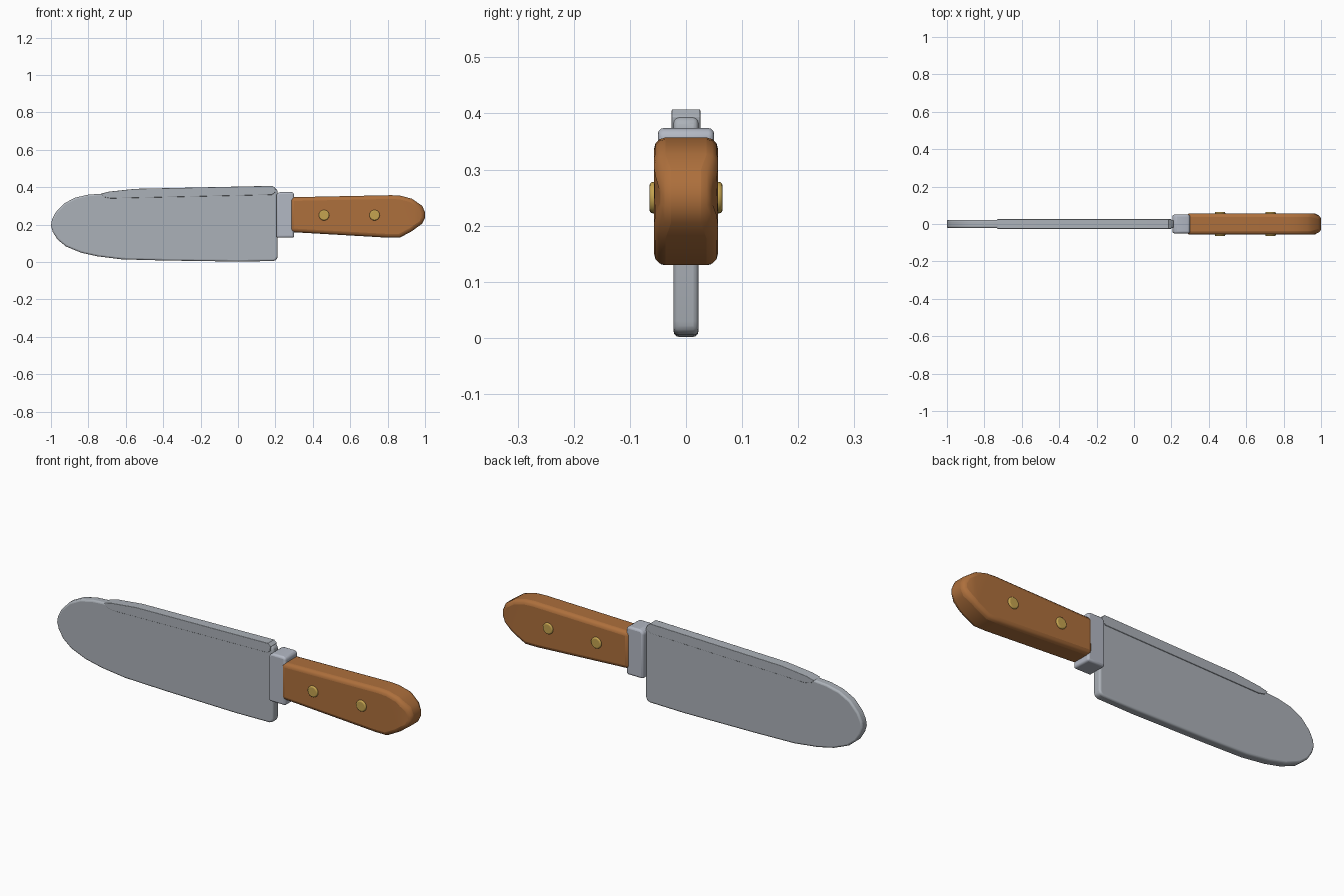
import bpy, bmesh, math
from mathutils import Vector

cube = bpy.data.objects.get("Cube")
if cube:
    bpy.data.objects.remove(cube, do_unlink=True)


def material(name, rgb):
    m = bpy.data.materials.new(name)
    m.use_nodes = True
    m.diffuse_color = (*rgb, 1)
    m.node_tree.nodes["Principled BSDF"].inputs["Base Color"].default_value = (*rgb, 1)
    return m


STEEL = material("blade steel", (0.41, 0.44, 0.48))
BOLSTER = material("bolster steel", (0.45, 0.48, 0.55))
WOOD = material("brown wood", (0.42, 0.16, 0.045))
BRASS = material("brass", (0.56, 0.37, 0.08))


def finish(obj, mat, bevel, segments=3):
    """Colour the part, round its edges and shade it smoothly."""
    obj.data.materials.append(mat)
    mod = obj.modifiers.new("rounded edges", "BEVEL")
    mod.width, mod.segments = bevel, segments
    mod.limit_method, mod.angle_limit = "ANGLE", math.radians(40)
    bpy.ops.object.select_all(action="DESELECT")
    obj.select_set(True)
    bpy.context.view_layer.objects.active = obj
    bpy.ops.object.shade_smooth_by_angle(angle=math.radians(35))


def slab(name, outline, half, mat, bevel, shape=None):
    """Extrude an (x, z) outline evenly to both sides of y = 0."""
    bm = bmesh.new()
    face = bm.faces.new([bm.verts.new((x, -half, z)) for x, z in outline])
    ext = bmesh.ops.extrude_face_region(bm, geom=[face])
    moved = [v for v in ext["geom"] if isinstance(v, bmesh.types.BMVert)]
    bmesh.ops.translate(bm, verts=moved, vec=(0, 2 * half, 0))
    if shape:
        shape(bm)
    bmesh.ops.recalc_face_normals(bm, faces=bm.faces)
    mesh = bpy.data.meshes.new(name)
    bm.to_mesh(mesh)
    bm.free()
    obj = bpy.data.objects.new(name, mesh)
    bpy.context.collection.objects.link(obj)
    finish(obj, mat, bevel)
    return obj


# Blade with rounded tip and heel
slab("blade", [
    (0.19, 0.005), (0.207, 0.012), (0.212, 0.03), (0.212, 0.375), (0.207, 0.39), (0.19, 0.396),
    (-0.55, 0.385), (-0.73, 0.365), (-0.8, 0.36), (-0.87, 0.344), (-0.93, 0.313),
    (-0.975, 0.265), (-0.995, 0.225), (-1, 0.195), (-0.99, 0.16), (-0.965, 0.12),
    (-0.92, 0.083), (-0.84, 0.05), (-0.75, 0.03), (-0.62, 0.014), (-0.4, 0.008), (0, 0.002),
], 0.022, STEEL, 0.009)

# Thicker strip along the spine
slab("blade_spine", [
    (-0.733, 0.365), (-0.715, 0.347), (-0.68, 0.34), (0.18, 0.359), (0.197, 0.37),
    (0.2, 0.395), (0.185, 0.407), (-0.55, 0.391), (-0.69, 0.376),
], 0.0255, STEEL, 0.002)

# Bolster between blade and handle
slab("bolster", [
    (0.205, 0.13), (0.3, 0.13), (0.3, 0.368), (0.285, 0.374), (0.22, 0.374), (0.205, 0.36),
], 0.05, BOLSTER, 0.019)


# Handle, narrowing a little at the butt
def taper_butt(bm):
    bmesh.ops.bisect_plane(bm, geom=bm.verts[:] + bm.edges[:] + bm.faces[:],
                           plane_co=Vector((0.945, 0, 0)), plane_no=Vector((1, 0, 0)))
    for v in bm.verts:
        if v.co.x > 0.95:
            v.co.y *= 0.82


slab("handle", [
    (0.28, 0.16), (0.8, 0.13), (0.865, 0.13), (0.93, 0.165), (0.985, 0.205), (1, 0.235),
    (1, 0.265), (0.985, 0.3), (0.93, 0.338), (0.87, 0.354), (0.82, 0.357), (0.28, 0.346),
], 0.057, WOOD, 0.02, taper_butt)

# Rivets through the handle
for name, x in (("front_rivet", 0.46), ("rear_rivet", 0.73)):
    bpy.ops.mesh.primitive_cylinder_add(vertices=24, radius=0.028, depth=0.13,
                                        location=(x, 0, 0.25), rotation=(math.pi / 2, 0, 0))
    rivet = bpy.context.object
    rivet.name = name
    finish(rivet, BRASS, 0.006)
